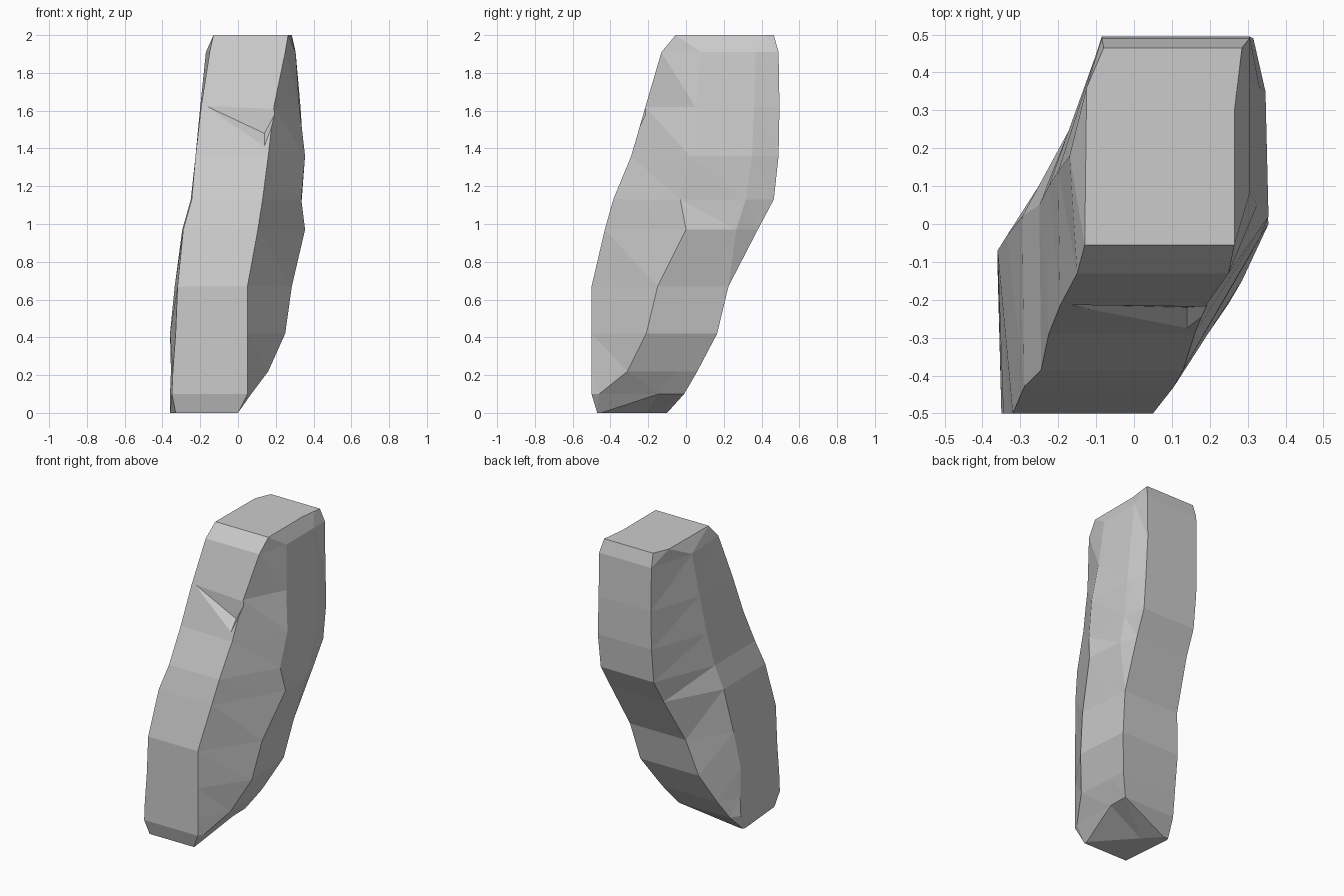
import bpy, bmesh
from mathutils import Vector

if "Cube" in bpy.data.objects:
    bpy.data.objects.remove(bpy.data.objects["Cube"])

# Each level: z, front y, back y, front-left x, front-right x,
# right ridge (x, y), back-right x, back-left x, left ridge (x, y)
LEVELS = [
    (0.00, -.47, -.10, -.33, 0.00, .00, -.45, -.32, -.355, -.36, -.12),
    (0.10, -.50, -.01, -.35, .05, .07, -.46, .06, -.32, -.36, -.07),
    (0.22, -.50, .06, -.345, .05, .16, -.31, .135, -.275, -.355, -.07),
    (0.42, -.50, .165, -.33, .05, .25, -.21, .225, -.21, -.36, -.07),
    (0.67, -.50, .225, -.32, .05, .285, -.15, .26, -.155, -.335, -.03),
    (0.97, -.43, .38, -.29, .105, .355, .00, .295, -.10, -.295, .02),
    (1.13, -.385, .465, -.245, .13, .335, -.03, .31, -.085, -.25, .05),
    (1.36, -.29, .49, -.225, .16, .355, .02, .315, -.085, -.225, .10),
    (1.62, -.215, .495, -.195, .19, .325, .05, .305, -.085, -.20, .14),
    (1.91, -.13, .49, -.15, .25, .305, .08, .305, -.085, -.17, .18),
    (2.00, -.055, .465, -.13, .265, .265, .30, .285, -.08, -.125, .36),
]


def ring(level):
    z, yf, yb, flx, frx, rx, ry, brx, blx, lx, ly = level
    r, br = Vector((rx, ry, z)), Vector((brx, yb, z))
    shoulder = r.lerp(br, 0.7)
    if 0.9 < z < 1.7:
        shoulder.x += 0.02
    return [Vector((flx, yf, z)), Vector((frx, yf, z)), r, shoulder, br,
            Vector((blx, yb, z)), Vector((lx, ly, z))]


def make_object(name, bm):
    bmesh.ops.recalc_face_normals(bm, faces=bm.faces[:])
    mesh = bpy.data.meshes.new(name)
    bm.to_mesh(mesh)
    bm.free()
    obj = bpy.data.objects.new(name, mesh)
    bpy.context.collection.objects.link(obj)
    return obj


# Leaning stone slab, lofted through the levels
bm = bmesh.new()
rings = [[bm.verts.new(p) for p in ring(level)] for level in LEVELS]
for low, high in zip(rings, rings[1:]):
    n = len(low)
    for i in range(n):
        j = (i + 1) % n
        bm.faces.new((low[i], low[j], high[j], high[i]))
bm.faces.new(rings[0][::-1])
bm.faces.new(rings[-1])
bmesh.ops.triangulate(bm, faces=[f for f in bm.faces if len(f.verts) == 4])
slab = make_object("rock_slab", bm)

# Chip cutter for the notch in the front face
bm = bmesh.new()
for p in [(-.17, -.212, 1.625), (.21, -.214, 1.61), (.14, -.285, 1.40),
          (.14, -.22, 1.48), (.16, -.36, 1.56)]:
    bm.verts.new(p)
bmesh.ops.convex_hull(bm, input=bm.verts[:])
chip = make_object("chip_cutter", bm)
chip.hide_render = True
chip.hide_set(True)
cut = slab.modifiers.new("front_chip", 'BOOLEAN')
cut.operation = 'DIFFERENCE'
cut.solver = 'EXACT'
cut.object = chip
